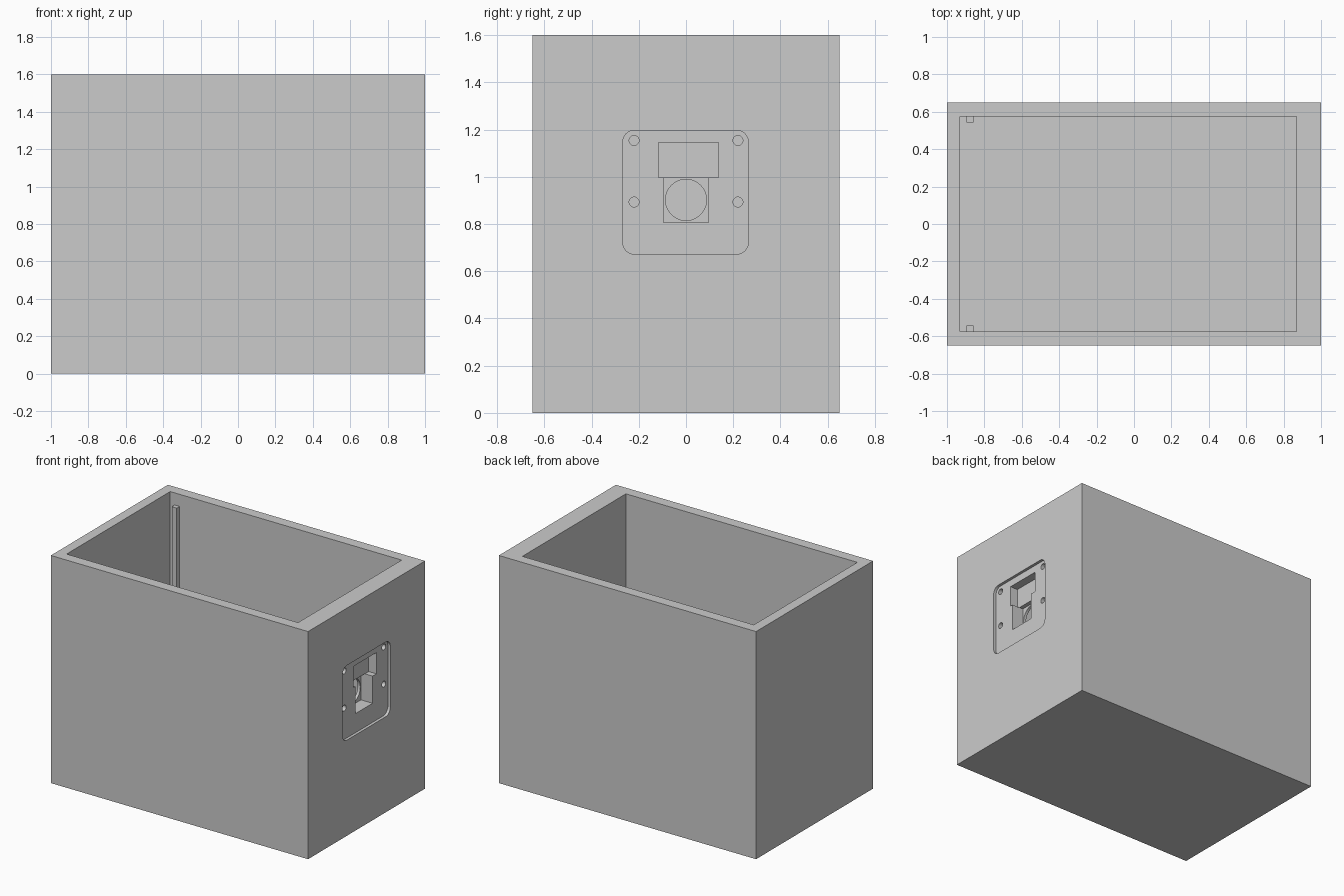
import bpy, bmesh, math

cube = bpy.data.objects.get("Cube")
if cube:
    bpy.data.objects.remove(cube, do_unlink=True)

# Single grey material
grey = bpy.data.materials.new("light grey")
grey.use_nodes = True
colour = (0.6, 0.6, 0.6, 1)
grey.diffuse_color = colour
grey.node_tree.nodes["Principled BSDF"].inputs["Base Color"].default_value = colour


def make_object(name, bm):
    bmesh.ops.recalc_face_normals(bm, faces=bm.faces)
    mesh = bpy.data.meshes.new(name)
    bm.to_mesh(mesh)
    bm.free()
    mesh.materials.append(grey)
    obj = bpy.data.objects.new(name, mesh)
    bpy.context.collection.objects.link(obj)
    return obj


def box(name, low, high):
    bm = bmesh.new()
    bmesh.ops.create_cube(bm, size=1)
    for v in bm.verts:
        v.co = [(a + b) / 2 + c * (b - a) for a, b, c in zip(low, high, v.co)]
    return make_object(name, bm)


def prism(name, outline, x0, x1):
    """Extrude a (y, z) outline along x."""
    bm = bmesh.new()
    face = bm.faces.new([bm.verts.new((x0, y, z)) for y, z in outline])
    # Keep the starting face so the prism is closed
    ext = bmesh.ops.extrude_face_region(bm, geom=[face], use_keep_orig=True)
    for g in ext["geom"]:
        if isinstance(g, bmesh.types.BMVert):
            g.co.x = x1
    return make_object(name, bm)


def arc(y, z, r, start, sweep, steps):
    angles = [start + sweep * i / steps for i in range(steps + 1)]
    return [(y + r * math.cos(a), z + r * math.sin(a)) for a in angles]


def disc(y, z, r, steps):
    return arc(y, z, r, 0, math.tau, steps)[:-1]


def rounded_rect(y0, y1, z0, z1, r):
    corners = [(y1 - r, z1 - r), (y0 + r, z1 - r), (y0 + r, z0 + r), (y1 - r, z0 + r)]
    pts = []
    for i, (y, z) in enumerate(corners):
        pts += arc(y, z, r, i * math.pi / 2, math.pi / 2, 8)
    return pts


def cut(target, cutter):
    cutter.hide_render = True
    mod = target.modifiers.new("cut", "BOOLEAN")
    mod.operation = "DIFFERENCE"
    mod.solver = "EXACT"
    mod.object = cutter
    bpy.context.view_layer.objects.active = target
    bpy.ops.object.modifier_apply(modifier=mod.name)
    bpy.data.objects.remove(cutter, do_unlink=True)


# Open-topped case with a thicker right wall
case = box("case", (-1, -0.65, 0), (1, 0.65, 1.6))
cut(case, box("cavity", (-0.93, -0.575, 0.07), (0.87, 0.575, 1.8)))

# Shallow rounded recess for the socket panel
cut(case, prism("panel_recess", rounded_rect(-0.268, 0.264, 0.672, 1.197, 0.05), 0.98, 1.1))

# Stepped socket pocket with a round cable hole behind it
cut(case, box("upper_pocket", (0.92, -0.116, 0.997), (1.1, 0.137, 1.146)))
cut(case, box("lower_pocket", (0.89, -0.095, 0.806), (1.1, 0.095, 0.998)))
cut(case, prism("cable_hole", disc(0, 0.902, 0.087, 48), 0.8, 0.95))

# Four screw holes
for y in (-0.22, 0.22):
    for z in (0.893, 1.154):
        cut(case, prism("screw_hole", disc(y, z, 0.021, 24), 0.93, 1.1))

# Upright guide rails in the far corners of the cavity
box("back_rail", (-0.895, 0.543, 0.07), (-0.857, 0.575, 1.515))
box("front_rail", (-0.895, -0.575, 0.07), (-0.857, -0.543, 1.515))

# Smooth the round cuts while keeping edges sharp
bpy.ops.object.select_all(action="DESELECT")
case.select_set(True)
bpy.context.view_layer.objects.active = case
bpy.ops.object.shade_smooth_by_angle(angle=math.radians(30))
